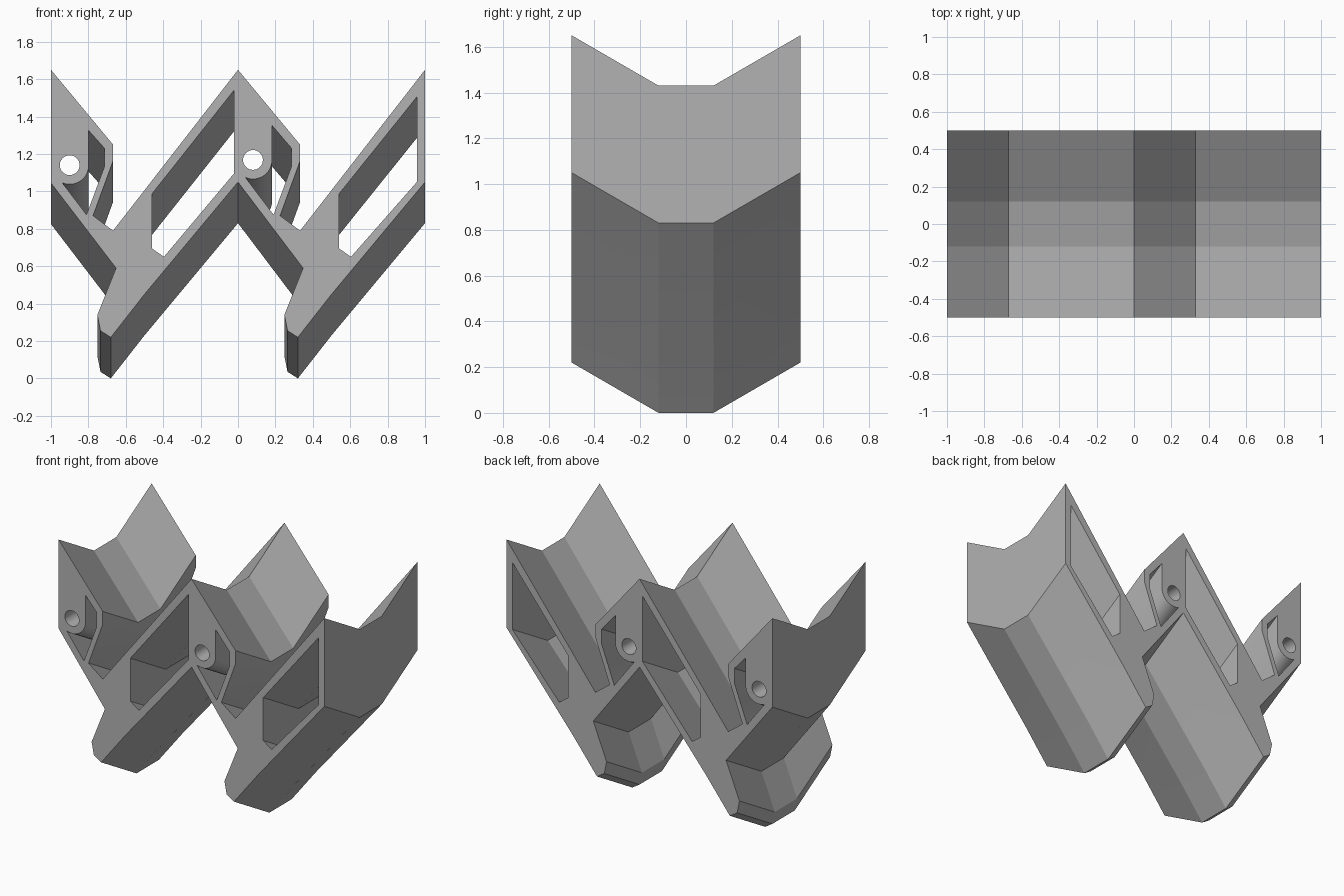
import bpy, bmesh, math
from mathutils import Vector

if "Cube" in bpy.data.objects:
    bpy.data.objects.remove(bpy.data.objects["Cube"], do_unlink=True)

grey = bpy.data.materials.new("plain grey")
grey.use_nodes = True
COLOUR = (0.45, 0.45, 0.45, 1)
grey.diffuse_color = COLOUR
grey.node_tree.nodes["Principled BSDF"].inputs["Base Color"].default_value = COLOUR

HALF, FLAT, DROP = 0.5, 0.12, 0.22      # half depth, half of flat trough, drop of the bend
BOSS_R, HOLE_R = 0.102, 0.053
bosses = [(-0.9, 1.14), (0.08, 1.168)]


def shifted(points, dx):
    return [(x + dx, z) for x, z in points]


# Outline of one trough: upper side from wall to tray, lower side back to the wall
upper = [(-1, 1.65), (-0.668, 1.25), (-0.668, 1.163), (-0.775, 0.87), (-0.668, 0.79)]
lower = [(0, 1.05), (-0.5, 0.45), (-0.68, 0.22), (-0.735, 0.255), (-0.752, 0.34),
         (-0.7, 0.47), (-0.652, 0.59)]
outline = (upper + shifted(upper, 1) + [(1, 1.65)]
           + shifted(lower, 1) + lower + [(-1, 1.045)])


def slot(dx, right, top, bottom):
    """Long opening inside a tray."""
    return shifted([(-0.46, 0.695), (-0.46, 0.987)], dx) + [
        (right, top), (right, bottom), (dx - 0.396, 0.65)]


def hook_opening(dx, boss, ceiling):
    """Opening behind the hooked lip, wrapping under the round boss."""
    bx, bz = boss
    arc = [(bx + BOSS_R * math.cos(a), bz + BOSS_R * math.sin(a))
           for a in (math.radians(-113 * i / 12) for i in range(13))]
    return [(bx + BOSS_R, ceiling)] + arc + shifted(
        [(-0.81, 0.875), (-0.715, 1.13), (-0.715, 1.232)], dx)


loops = [outline,
         slot(0, -0.022, 1.54, 1.095), slot(1, 0.956, 1.505, 1.05),
         hook_opening(0, bosses[0], 1.325), hook_opening(1, bosses[1], 1.353)]

# Fill the profile, then sweep it back along the bent path
bm = bmesh.new()
edges = []
for loop in loops:
    verts = [bm.verts.new((x, -HALF, z)) for x, z in loop]
    edges += [bm.edges.new((a, b)) for a, b in zip(verts, verts[1:] + verts[:1])]
bmesh.ops.triangle_fill(bm, edges=edges, use_beauty=True, normal=(0, -1, 0))
section = bm.faces[:]
for step in ((0, HALF - FLAT, -DROP), (0, 2 * FLAT, 0), (0, HALF - FLAT, DROP)):
    new = bmesh.ops.extrude_face_region(bm, geom=section)["geom"]
    section = [g for g in new if isinstance(g, bmesh.types.BMFace)]
    bmesh.ops.translate(bm, vec=Vector(step),
                        verts=[g for g in new if isinstance(g, bmesh.types.BMVert)])
bmesh.ops.recalc_face_normals(bm, faces=bm.faces)
mesh = bpy.data.meshes.new("double_trough")
bm.to_mesh(mesh)
bm.free()
body = bpy.data.objects.new("double_trough", mesh)
bpy.context.collection.objects.link(body)
mesh.materials.append(grey)

# Straight round holes through the bosses
for x, z in bosses:
    bpy.ops.mesh.primitive_cylinder_add(vertices=32, radius=HOLE_R, depth=2,
                                        location=(x, 0, z),
                                        rotation=(math.pi / 2, 0, 0))
    cutter = bpy.context.object
    cutter.name = "hole_cutter"
    cutter.hide_render = True
    cutter.data.materials.append(grey)
    bpy.context.view_layer.objects.active = body
    cut = body.modifiers.new("hole", "BOOLEAN")
    cut.operation, cut.solver, cut.object = "DIFFERENCE", "EXACT", cutter
    bpy.ops.object.modifier_apply(modifier=cut.name)
    bpy.data.objects.remove(cutter, do_unlink=True)

# Soft shading over the trough bends, crisp corners elsewhere
bpy.ops.object.select_all(action="DESELECT")
body.select_set(True)
bpy.context.view_layer.objects.active = body
bpy.ops.object.shade_smooth_by_angle(angle=math.radians(30))
